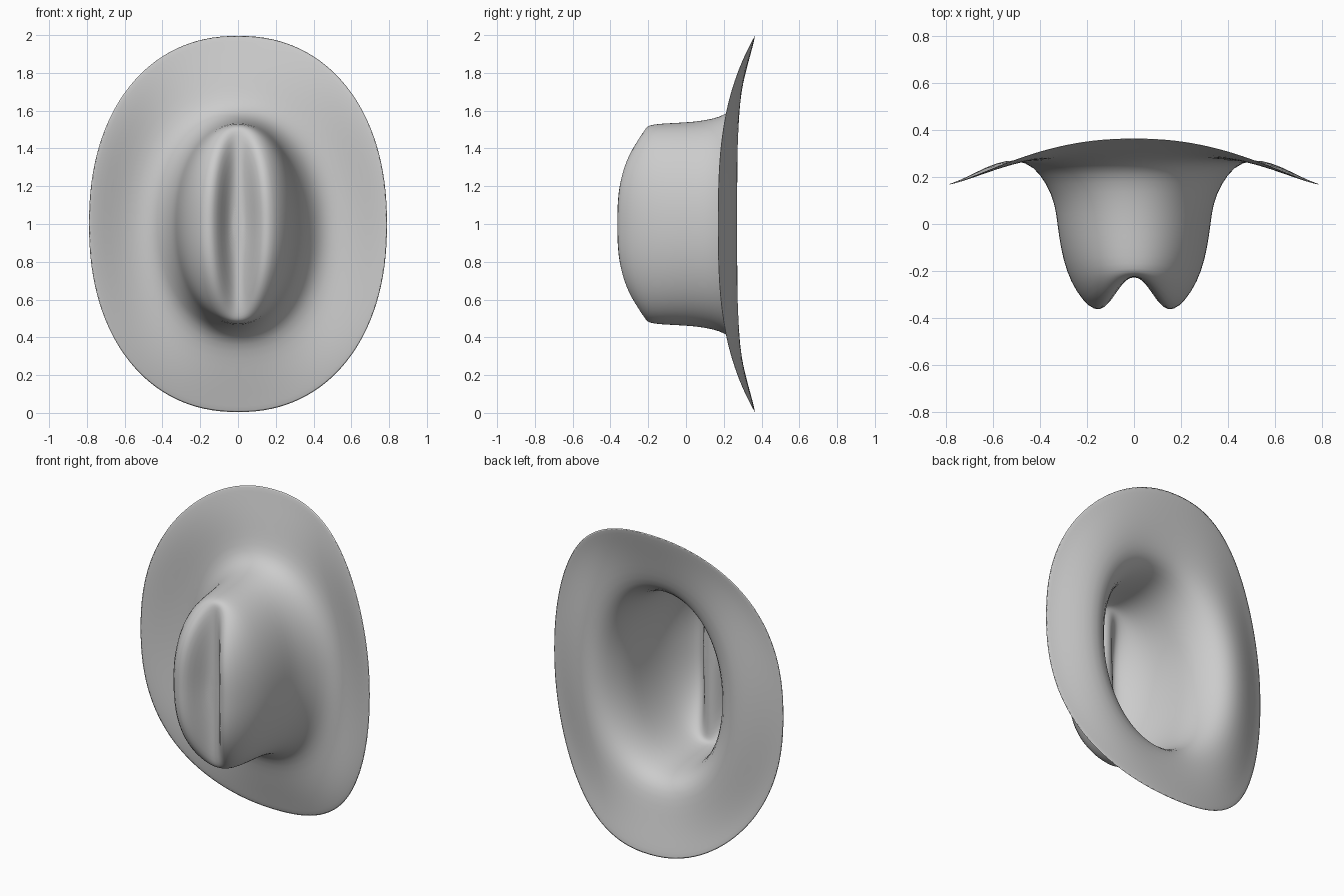
import bpy, bmesh, math

if "Cube" in bpy.data.objects:
    bpy.data.objects.remove(bpy.data.objects["Cube"])

# Ring profile from rim to crown centre:
# (half width x, y at the sides, half length z, y at the ends)
RINGS = [
    (0.792, 0.168, 1.000, 0.366),
    (0.745, 0.183, 0.935, 0.350),
    (0.680, 0.216, 0.860, 0.329),
    (0.590, 0.259, 0.760, 0.303),
    (0.500, 0.277, 0.670, 0.280),
    (0.425, 0.247, 0.605, 0.248),
    (0.370, 0.170, 0.565, 0.185),
    (0.335, 0.085, 0.545, 0.090),
    (0.325, 0.000, 0.536, 0.000),
    (0.311, -0.100, 0.532, -0.100),
    (0.287, -0.200, 0.526, -0.175),
    (0.245, -0.288, 0.516, -0.205),
    (0.192, -0.352, 0.500, -0.215),
    (0.147, -0.370, 0.475, -0.221),
    (0.108, -0.338, 0.410, -0.225),
    (0.075, -0.275, 0.300, -0.226),
    (0.040, -0.229, 0.150, -0.226),
]
SEGMENTS = 64


def spow(v, p):
    return math.copysign(abs(v) ** p, v)


# Brim and creased crown as one lofted sheet
bm = bmesh.new()
loops = []
for i, (hx, ys, hz, ye) in enumerate(RINGS):
    n = 2.2 if i < 5 else 2.1
    loop = []
    for k in range(SEGMENTS):
        t = 2 * math.pi * k / SEGMENTS
        c, s = spow(math.cos(t), 2 / n), spow(math.sin(t), 2 / n)
        y = ys + (ye - ys) * abs(s) ** 2.9
        loop.append(bm.verts.new((hx * c, y, 1 + hz * s)))
    loops.append(loop)

for a, b in zip(loops, loops[1:]):
    for k in range(SEGMENTS):
        j = (k + 1) % SEGMENTS
        bm.faces.new((a[k], b[k], b[j], a[j]))

# Crease bottom
centre = bm.verts.new((0, -0.226, 1))
for k in range(SEGMENTS):
    bm.faces.new((loops[-1][k], centre, loops[-1][(k + 1) % SEGMENTS]))

bmesh.ops.recalc_face_normals(bm, faces=bm.faces)
if centre.normal.y > 0:
    bmesh.ops.reverse_faces(bm, faces=bm.faces)

mesh = bpy.data.meshes.new("hat")
bm.to_mesh(mesh)
bm.free()
for p in mesh.polygons:
    p.use_smooth = True
hat = bpy.data.objects.new("hat", mesh)
bpy.context.collection.objects.link(hat)

# Thin felt with smooth surface
felt = hat.modifiers.new("felt", "SOLIDIFY")
felt.thickness = 0.004
felt.offset = 0
smooth = hat.modifiers.new("smooth", "SUBSURF")
smooth.levels = smooth.render_levels = 1
